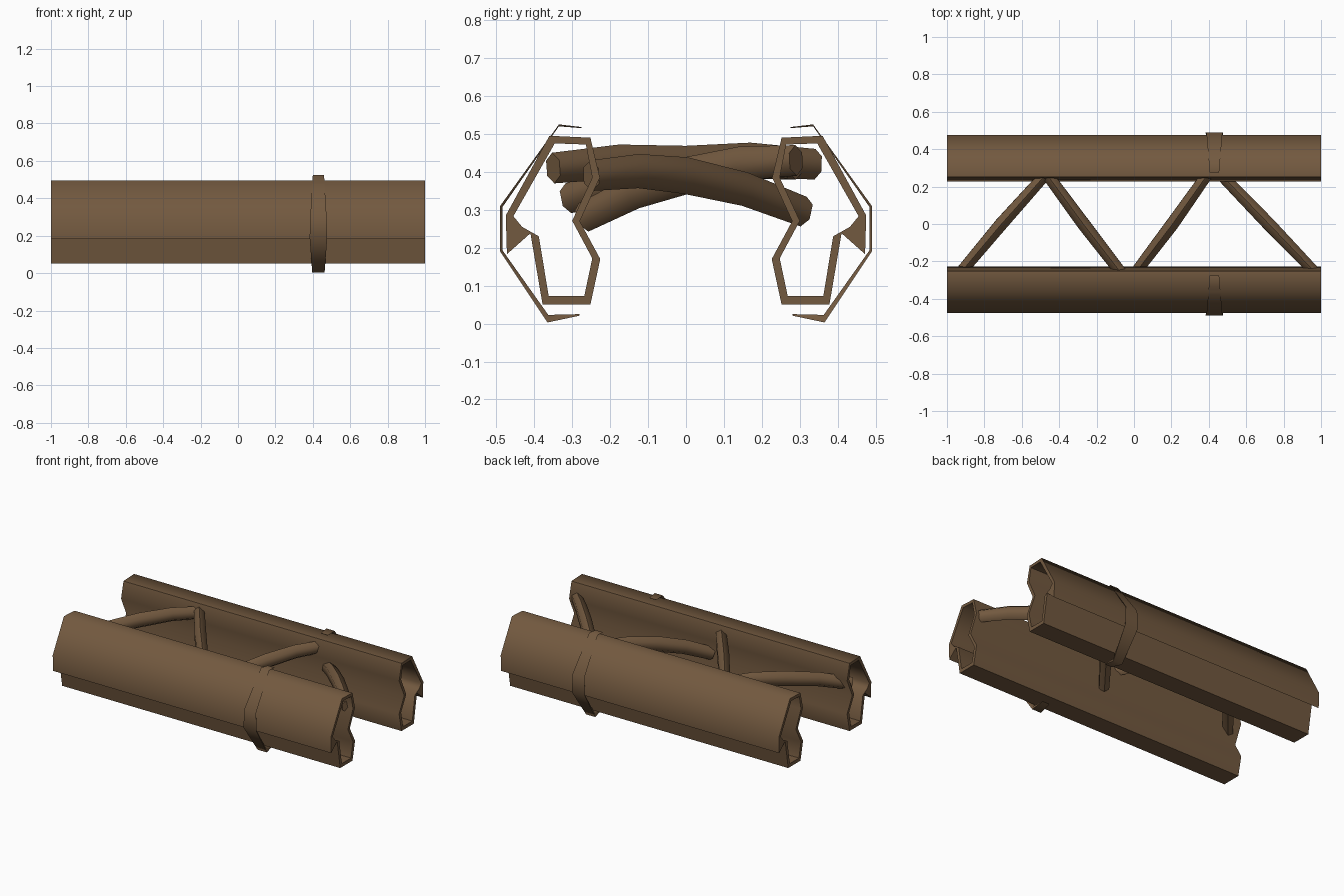
import bpy, bmesh, math
from mathutils import Vector

if "Cube" in bpy.data.objects:
    bpy.data.objects.remove(bpy.data.objects["Cube"])

wood = bpy.data.materials.new("brown wood")
wood.diffuse_color = (0.17, 0.10, 0.05, 1)
wood.use_nodes = True
wood.node_tree.nodes["Principled BSDF"].inputs["Base Color"].default_value = wood.diffuse_color


def finish(name, bm, angle=70):
    bmesh.ops.recalc_face_normals(bm, faces=bm.faces)
    me = bpy.data.meshes.new(name)
    bm.to_mesh(me)
    bm.free()
    me.materials.append(wood)
    ob = bpy.data.objects.new(name, me)
    bpy.context.collection.objects.link(ob)
    bpy.ops.object.select_all(action='DESELECT')
    ob.select_set(True)
    bpy.context.view_layer.objects.active = ob
    bpy.ops.object.shade_smooth_by_angle(angle=math.radians(angle))
    return ob


def loft(bm, rings, closed=False, caps=True):
    """Skin a list of point rings; closed joins the last ring to the first."""
    vs = [[bm.verts.new(p) for p in r] for r in rings]
    n = len(vs[0])
    for i in range(len(vs) if closed else len(vs) - 1):
        a, b = vs[i], vs[(i + 1) % len(vs)]
        for j in range(n):
            k = (j + 1) % n
            bm.faces.new((a[j], a[k], b[k], b[j]))
    if caps and not closed:
        bm.faces.new(vs[0])
        bm.faces.new(vs[-1])


# Hollow bark rail: outer and inner outlines (y, z)
outer = [(.252, .49), (.36, .495), (.475, .285), (.472, .183), (.41, .238),
         (.378, .05), (.252, .05), (.226, .17), (.28, .27), (.227, .385)]
inner = [(.264, .472), (.346, .475), (.455, .283), (.432, .255), (.388, .23),
         (.362, .073), (.268, .073), (.247, .172), (.3, .271), (.247, .385)]

# Strap stations (y, z, half width, thickness)
stations = [(.275, .518, .025, .003), (.335, .525, .03, .005), (.49, .31, .043, .007),
            (.49, .19, .047, .007), (.365, .003, .033, .02), (.28, .021, .025, .004)]

for side, label in ((-1, "front"), (1, "back")):
    bm = bmesh.new()
    loft(bm, [[(x, y * side, z) for y, z in prof] for x, prof in
              ((-1, outer), (1, outer), (1, inner), (-1, inner))], closed=True)
    finish(label + "_rail", bm)

    bm = bmesh.new()
    rings = []
    for y, z, w, t in stations:
        d = Vector((.34 - y, .26 - z)).normalized() * t
        rings.append([(.43 - w, y * side, z), (.43 + w, y * side, z),
                      (.43 + w * .9, (y + d.x) * side, z + d.y),
                      (.43 - w * .9, (y + d.x) * side, z + d.y)])
    loft(bm, rings)
    finish(label + "_strap", bm)


# Zigzag braces: bent six-sided sticks between the rails
def brace(name, a, mid, b):
    pts = [Vector(a), Vector(mid), Vector(b)]
    side = (pts[2] - pts[0]).cross(Vector((0, 0, 1))).normalized()
    path = [pts[0], pts[0].lerp(pts[1], .5) + Vector((0, 0, .012)), pts[1],
            pts[1].lerp(pts[2], .5) + Vector((0, 0, .012)), pts[2]]
    rings = []
    for i, p in enumerate(path):
        t = (path[min(i + 1, 4)] - path[max(i - 1, 0)]).normalized()
        up = side.cross(t).normalized()
        s = (.9, 1, 1.08, 1, .9)[i]
        rings.append([p + s * (side * .037 * math.cos(k * math.pi / 3 + .5)
                               + up * .045 * math.sin(k * math.pi / 3 + .5))
                      for k in range(6)])
    bm = bmesh.new()
    loft(bm, rings)
    finish(name, bm)


brace("brace_1", (-.97, -.31, .33), (-.71, 0, .41), (-.45, .29, .42))
brace("brace_2", (-.52, .34, .42), (-.27, 0, .42), (.0, -.35, .41))
brace("brace_3", (0, -.27, .28), (.205, 0, .39), (.41, .29, .43))
brace("brace_4", (.96, -.25, .39), (.72, 0, .39), (.42, .31, .295))
